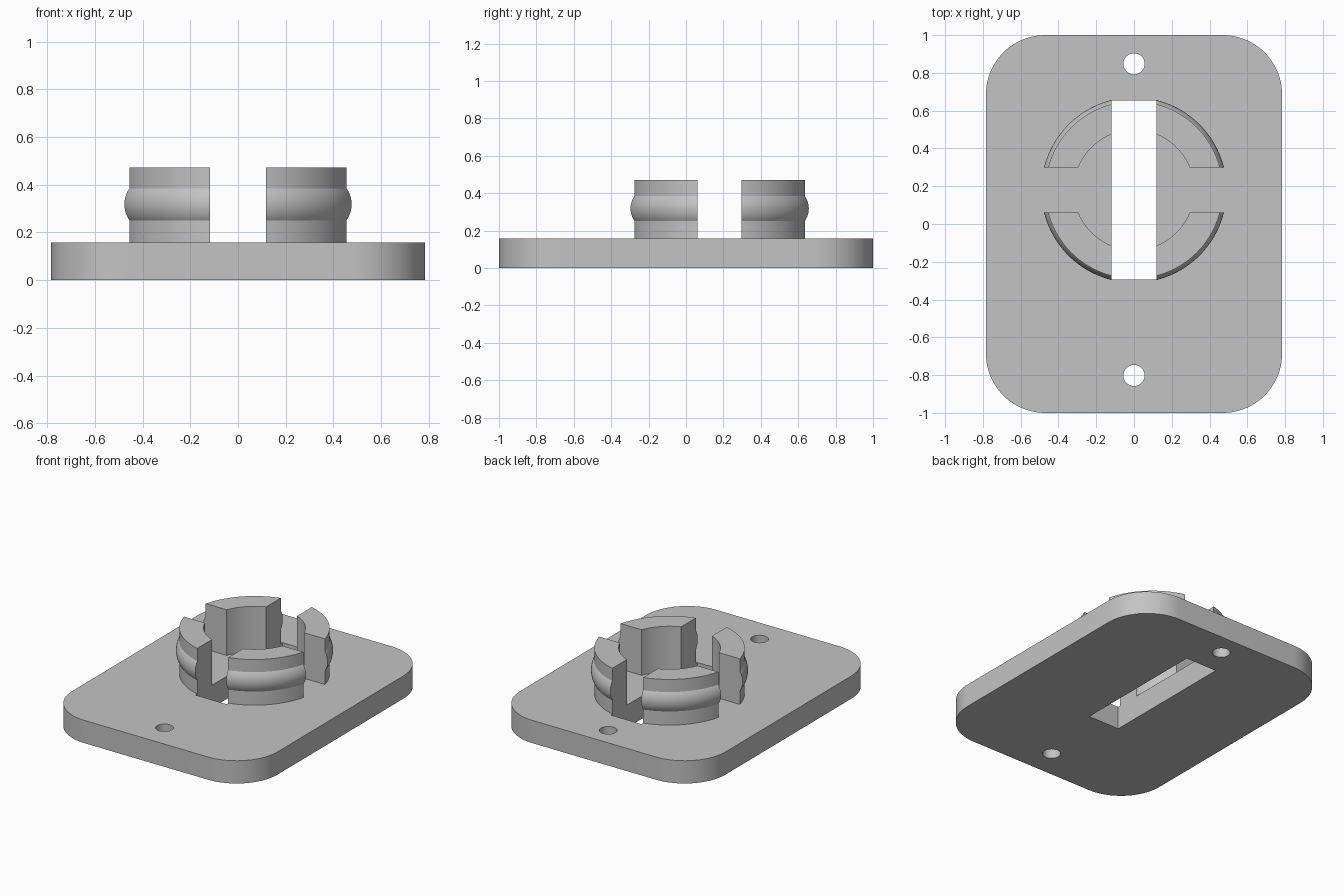
import bpy, bmesh, math
from mathutils import Vector

cube = bpy.data.objects.get("Cube")
if cube:
    bpy.data.objects.remove(cube, do_unlink=True)

PLATE_TOP = 0.157
RING_TOP = 0.472
RING_Y = 0.18      # centre of the socket ring
GAP = 0.118        # half width of the gaps in the ring
INNER, OUTER = 0.318, 0.47

grey = bpy.data.materials.new("plain grey")
grey.use_nodes = True
colour = (0.55, 0.55, 0.55, 1)
grey.diffuse_color = colour
grey.node_tree.nodes["Principled BSDF"].inputs["Base Color"].default_value = colour


def add_object(name, bm):
    bmesh.ops.recalc_face_normals(bm, faces=bm.faces)
    mesh = bpy.data.meshes.new(name)
    bm.to_mesh(mesh)
    bm.free()
    mesh.materials.append(grey)
    obj = bpy.data.objects.new(name, mesh)
    bpy.context.collection.objects.link(obj)
    return obj


def box(name, size, centre):
    bm = bmesh.new()
    bmesh.ops.create_cube(bm, size=1)
    bmesh.ops.scale(bm, vec=size, verts=bm.verts)
    bmesh.ops.translate(bm, vec=centre, verts=bm.verts)
    return add_object(name, bm)


def rod(name, radius, y):
    bm = bmesh.new()
    bmesh.ops.create_cone(bm, cap_ends=True, segments=48, radius1=radius,
                          radius2=radius, depth=1)
    bmesh.ops.translate(bm, vec=(0, y, 0), verts=bm.verts)
    return add_object(name, bm)


def activate(obj):
    bpy.ops.object.select_all(action='DESELECT')
    obj.select_set(True)
    bpy.context.view_layer.objects.active = obj


def smooth(obj):
    activate(obj)
    bpy.ops.object.shade_smooth_by_angle(angle=math.radians(20))


# Base plate with rounded corners
plate = box("base_plate", (1.568, 2, PLATE_TOP), (0, 0, PLATE_TOP / 2))
bm = bmesh.new()
bm.from_mesh(plate.data)
uprights = [e for e in bm.edges
            if abs((e.verts[0].co - e.verts[1].co).z) > 0.1]
bmesh.ops.bevel(bm, geom=uprights, offset=0.314, segments=20, profile=0.5,
                affect='EDGES')
bm.to_mesh(plate.data)
bm.free()

# Slot and screw holes cut through the plate
cutters = [box("slot_cutter", (2 * GAP, 0.948, 1), (0, RING_Y, 0)),
           rod("back_hole_cutter", 0.056, 0.848),
           rod("front_hole_cutter", 0.056, -0.802)]
activate(plate)
for cutter in cutters:
    cutter.hide_render = True
    mod = plate.modifiers.new("cut", 'BOOLEAN')
    mod.operation = 'DIFFERENCE'
    mod.solver = 'EXACT'
    mod.object = cutter
    bpy.ops.object.modifier_apply(modifier=mod.name)
for cutter in cutters:
    bpy.data.objects.remove(cutter, do_unlink=True)
smooth(plate)

# Profile of a ring segment: plain wall inside, rounded snap ridge outside
RIDGE_Z, RIDGE_HALF, RIDGE_OUT = 0.318, 0.067, 0.021
arc_r = (RIDGE_HALF ** 2 + RIDGE_OUT ** 2) / (2 * RIDGE_OUT)
arc_a = math.asin(RIDGE_HALF / arc_r)
profile = [(INNER, RING_TOP), (INNER, PLATE_TOP), (OUTER, PLATE_TOP)]
for i in range(13):
    a = arc_a * (i / 6 - 1)
    profile.append((OUTER + RIDGE_OUT - arc_r * (1 - math.cos(a)),
                    RIDGE_Z + arc_r * math.sin(a)))
profile.append((OUTER, RING_TOP))


def ring_segment(name, turn, steps=24):
    """Sweep the profile over a quarter, ending on the flat gap walls."""
    bm = bmesh.new()
    rows = []
    for s in range(steps + 1):
        row = []
        for r, z in profile:
            start = math.asin(GAP / r)
            a = turn + start + (math.pi / 2 - 2 * start) * s / steps
            row.append(bm.verts.new(Vector((r * math.cos(a),
                                            RING_Y + r * math.sin(a), z))))
        rows.append(row)
    n = len(profile)
    for low, high in zip(rows, rows[1:]):
        for i in range(n):
            j = (i + 1) % n
            bm.faces.new((low[i], low[j], high[j], high[i]))
    bm.faces.new(rows[0])
    bm.faces.new(rows[-1])
    smooth(add_object(name, bm))


# Four snap segments around the slot
for k, place in enumerate(("back_left", "back_right", "front_right", "front_left")):
    ring_segment(place + "_ring_segment", k * math.pi / 2)
